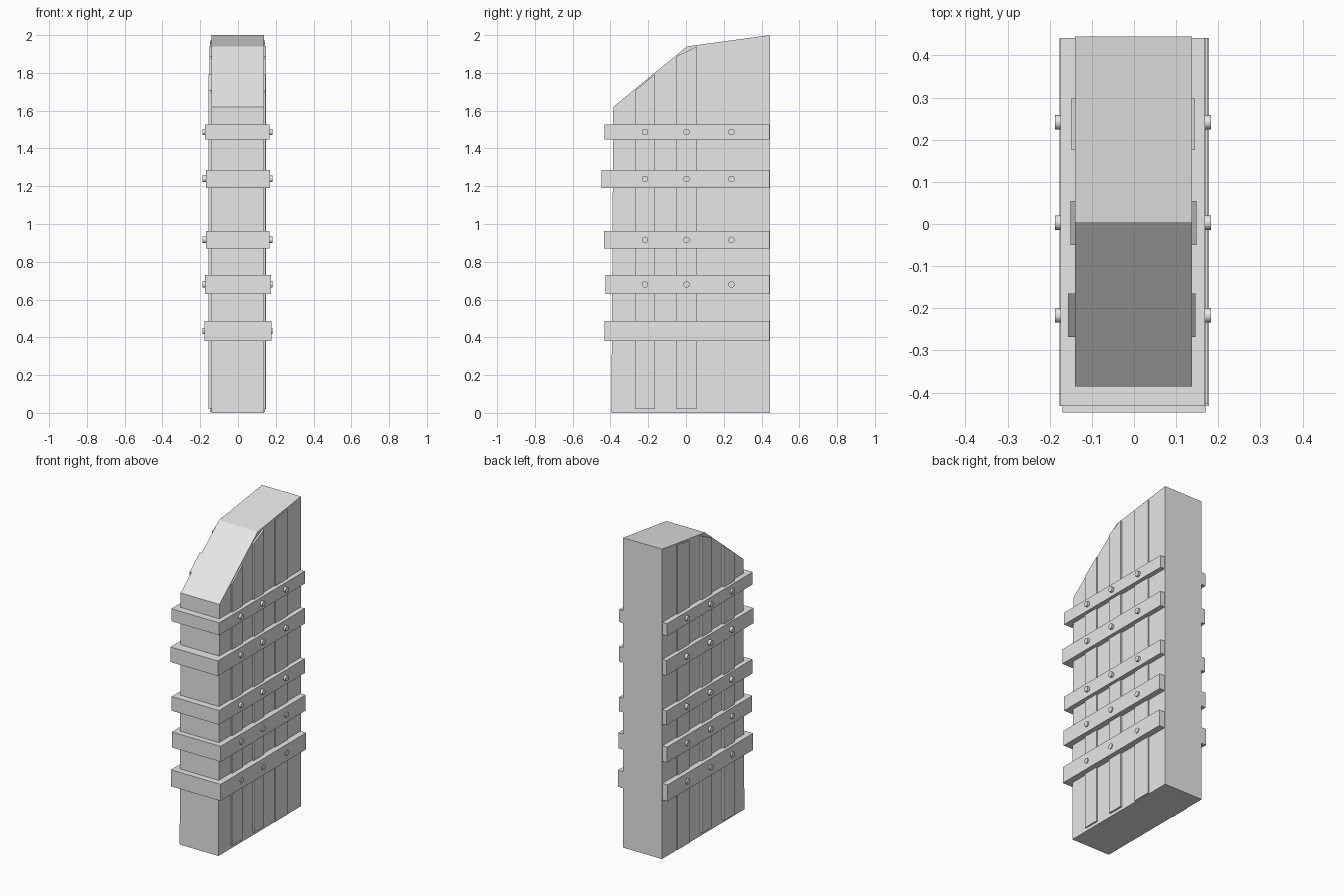
import bpy, bmesh
from math import pi
from mathutils import Matrix

cube = bpy.data.objects.get("Cube")
if cube:
    bpy.data.objects.remove(cube, do_unlink=True)

GREY = (0.8, 0.8, 0.8, 1.0)
grey = bpy.data.materials.new("plain grey")
grey.use_nodes = True
grey.diffuse_color = GREY
grey.node_tree.nodes["Principled BSDF"].inputs["Base Color"].default_value = GREY


def finish(bm, name):
    bmesh.ops.recalc_face_normals(bm, faces=bm.faces)
    mesh = bpy.data.meshes.new(name)
    bm.to_mesh(mesh)
    bm.free()
    mesh.materials.append(grey)
    obj = bpy.data.objects.new(name, mesh)
    bpy.context.collection.objects.link(obj)
    return obj


def prism(name, points, offset):
    """Extrude a flat outline of 3D points along one vector."""
    bm = bmesh.new()
    face = bm.faces.new([bm.verts.new(p) for p in points])
    extruded = bmesh.ops.extrude_face_region(bm, geom=[face])["geom"]
    verts = [v for v in extruded if isinstance(v, bmesh.types.BMVert)]
    bmesh.ops.translate(bm, verts=verts, vec=offset)
    return finish(bm, name)


# Slanted top edge of the slab, front to back
TOP = [(-0.385, 1.62), (0.005, 1.94), (0.445, 2.0)]


def top_height(y):
    for (y0, z0), (y1, z1) in zip(TOP, TOP[1:]):
        if y <= y1:
            return z0 + (z1 - z0) * (y - y0) / (y1 - y0)


# Main slab
outline = [(-0.395, 0), (0.445, 0)] + TOP[::-1]
prism("slab", [(-0.14, y, z) for y, z in outline], (0.277, 0, 0))

# Raised planks on both faces: front edge, back edge, bottom, right x, left x
planks = [
    (-0.268, -0.165, 0.02, -0.157, 0.146),
    (-0.05, 0.055, 0.02, -0.151, 0.148),
    (0.175, 0.298, 0.004, -0.148, 0.144),
]
for i, (y0, y1, base, right, left) in enumerate(planks, 1):
    profile = [(y0, base), (y1, base), (y1, top_height(y1) - 0.008),
               (y0, top_height(y0) - 0.008)]
    for side, x in (("right", right), ("left", left)):
        inner = -0.1 if x < 0 else 0.1
        prism(f"{side}_plank_{i}", [(inner, y, z) for y, z in profile],
              (x - inner, 0, 0))

# Wrap-around straps: bottom, top, front y, right x, left x
straps = [
    (0.38, 0.487, -0.432, -0.177, 0.178),
    (0.63, 0.73, -0.427, -0.174, 0.175),
    (0.87, 0.962, -0.433, -0.170, 0.168),
    (1.19, 1.287, -0.447, -0.169, 0.169),
    (1.447, 1.527, -0.432, -0.174, 0.168),
]
BACK = 0.441
for i, (z0, z1, front, right, left) in enumerate(straps, 1):
    channel = [(right, BACK), (right, front), (left, front), (left, BACK),
               (0.12, BACK), (0.12, -0.37), (-0.12, -0.37), (-0.12, BACK)]
    prism(f"strap_{i}", [(x, y, z0) for x, y in channel], (0, 0, z1 - z0))

    # Rivets through each side of the strap
    for side, outer in (("right", -0.187), ("left", 0.183)):
        bm = bmesh.new()
        inner = -0.15 if outer < 0 else 0.15
        for y in (-0.217, 0.003, 0.241):
            place = (Matrix.Translation(((inner + outer) / 2, y, (z0 + z1) / 2))
                     @ Matrix.Rotation(pi / 2, 4, "Y"))
            bmesh.ops.create_cone(bm, cap_ends=True, segments=16, radius1=0.017,
                                  radius2=0.017, depth=abs(outer - inner),
                                  matrix=place)
        rivets = finish(bm, f"{side}_rivets_{i}")
        bpy.ops.object.select_all(action="DESELECT")
        rivets.select_set(True)
        bpy.context.view_layer.objects.active = rivets
        bpy.ops.object.shade_smooth_by_angle()
